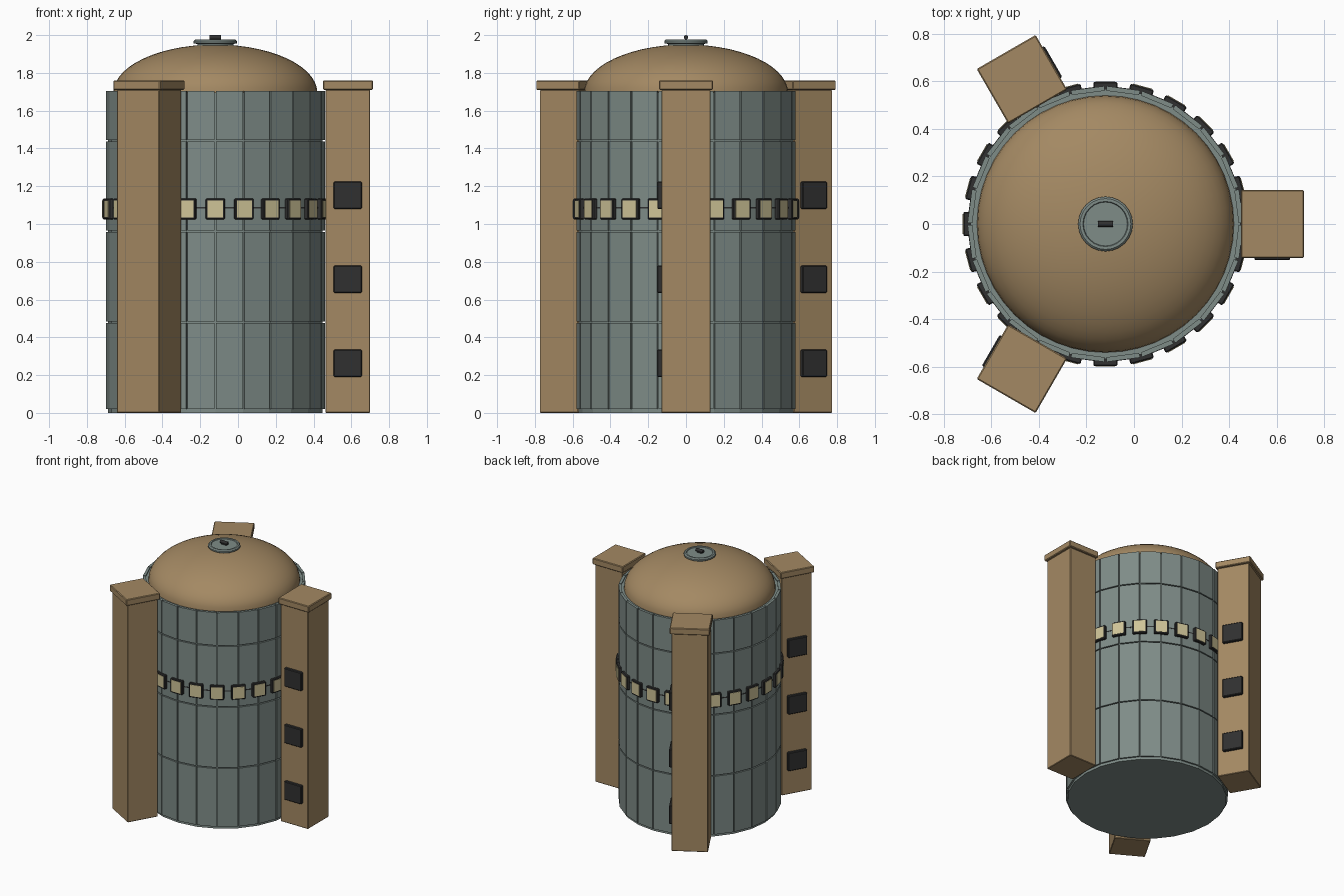
import bpy, bmesh, math
from mathutils import Matrix, Vector

if "Cube" in bpy.data.objects:
    bpy.data.objects.remove(bpy.data.objects["Cube"])

CX = -0.12          # tower axis
SIDES = 24
STEP = 2 * math.pi / SIDES


def material(name, rgb):
    m = bpy.data.materials.new(name)
    m.diffuse_color = (*rgb, 1)
    m.use_nodes = True
    m.node_tree.nodes["Principled BSDF"].inputs["Base Color"].default_value = m.diffuse_color
    return m


TAN = material("tan stone", (0.37, 0.25, 0.125))
GREY = material("grey green metal", (0.21, 0.262, 0.245))
DARK = material("charcoal", (0.03, 0.03, 0.03))
PANE = material("pale yellow glass", (0.62, 0.55, 0.31))


def finish(name, bm, mat, smooth=None, bevel=0):
    bmesh.ops.recalc_face_normals(bm, faces=bm.faces[:])
    me = bpy.data.meshes.new(name)
    bm.to_mesh(me)
    bm.free()
    me.materials.append(mat)
    ob = bpy.data.objects.new(name, me)
    ob.location.x = CX
    bpy.context.collection.objects.link(ob)
    if bevel:
        b = ob.modifiers.new("soft edges", 'BEVEL')
        b.width, b.segments = bevel, 1
    if smooth:
        bpy.ops.object.select_all(action='DESELECT')
        ob.select_set(True)
        bpy.context.view_layer.objects.active = ob
        bpy.ops.object.shade_smooth_by_angle(angle=math.radians(smooth))
    return ob


def add_box(bm, lo, hi, angle=0):
    """Box in radial / tangential / height space, turned about the tower axis."""
    lo, hi = Vector(lo), Vector(hi)
    m = (Matrix.Rotation(angle, 4, 'Z') @ Matrix.Translation((lo + hi) / 2)
         @ Matrix.Diagonal((*(hi - lo), 1)))
    bmesh.ops.create_cube(bm, size=1, matrix=m)


def lathe(name, profile, sides, mat, smooth=None):
    """Revolve an (r, z) profile; r = 0 becomes a pole, open ends are capped."""
    bm = bmesh.new()
    rings = []
    for r, z in profile:
        n = sides if r > 0 else 1
        rings.append([bm.verts.new((r * math.cos(2 * math.pi * i / sides),
                                    r * math.sin(2 * math.pi * i / sides), z)) for i in range(n)])
    for a, b in zip(rings, rings[1:]):
        for i in range(sides):
            j = (i + 1) % sides
            if len(b) == 1:
                bm.faces.new((a[i], a[j], b[0]))
            else:
                bm.faces.new((a[i], a[j], b[j], b[i]))
    for ring in (rings[0], rings[-1]):
        if len(ring) > 1:
            bm.faces.new(ring)
    return finish(name, bm, mat, smooth)


# Tower core
lathe("tower_core", [(0.568, 0), (0.568, 1.695)], SIDES, GREY)

# Cladding plates with narrow seams between them
bm = bmesh.new()
for z0, z1 in ((0.02, 0.477), (0.485, 0.957), (0.965, 1.437), (1.445, 1.703)):
    for k in range(SIDES):
        a0, a1 = k * STEP + 0.007, (k + 1) * STEP - 0.007
        v = [bm.verts.new((r * math.cos(a), r * math.sin(a), z))
             for z in (z0, z1) for r, a in ((0.56, a0), (0.58, a0), (0.58, a1), (0.56, a1))]
        for f in ((0, 1, 2, 3), (4, 5, 6, 7), (0, 1, 5, 4), (1, 2, 6, 5), (2, 3, 7, 6), (3, 0, 4, 7)):
            bm.faces.new([v[i] for i in f])
finish("cladding_panels", bm, GREY)

# Domed roof
dome = [(0.54 * math.cos(t), 1.695 + 0.255 * math.sin(t))
        for t in (i * math.pi / 28 for i in range(14))] + [(0, 1.95)]
lathe("dome_roof", dome, 48, TAN, 40)

# Hatch with raised rim, and its handle
lathe("roof_hatch", [(0.095, 1.935), (0.095, 1.953), (0.115, 1.957), (0.115, 1.968),
                     (0.107, 1.976), (0.095, 1.976), (0.092, 1.97)], 24, GREY, 30)
bm = bmesh.new()
bmesh.ops.create_cone(bm, cap_ends=True, segments=12, radius1=0.012, radius2=0.012, depth=0.062,
                      matrix=Matrix.Translation((0, 0, 1.988)) @ Matrix.Rotation(math.pi / 2, 4, 'Y'))
add_box(bm, (-0.022, -0.006, 1.965), (0.022, 0.006, 1.985))
finish("hatch_handle", bm, DARK, 40)

# Ring of small windows on a thin band
lathe("window_band", [(0.582, 1.083), (0.582, 1.091)], SIDES, DARK)
frames, panes = bmesh.new(), bmesh.new()
for k in range(SIDES):
    if k % 8 == 0:          # covered by a buttress
        continue
    add_box(frames, (0.56, -0.051, 1.025), (0.597, 0.051, 1.135), k * STEP)
    add_box(panes, (0.594, -0.041, 1.035), (0.600, 0.041, 1.125), k * STEP)
finish("window_frames", frames, DARK, bevel=0.005)
finish("window_panes", panes, PANE)

# Three buttresses, each with a cap and vents on one flank
for n in range(3):
    a = n * 2 * math.pi / 3
    bm = bmesh.new()
    add_box(bm, (0.583, -0.13, 0), (0.82, 0.13, 1.71), a)
    finish(f"buttress_{n + 1}", bm, TAN, bevel=0.004)
    bm = bmesh.new()
    add_box(bm, (0.57, -0.143, 1.71), (0.835, 0.143, 1.76), a)
    finish(f"buttress_cap_{n + 1}", bm, TAN, bevel=0.005)
    bm = bmesh.new()
    for z in (0.19, 0.635, 1.08):
        add_box(bm, (0.626, -0.152, z), (0.776, -0.12, z + 0.145), a)
    finish(f"buttress_vents_{n + 1}", bm, DARK, bevel=0.005)
